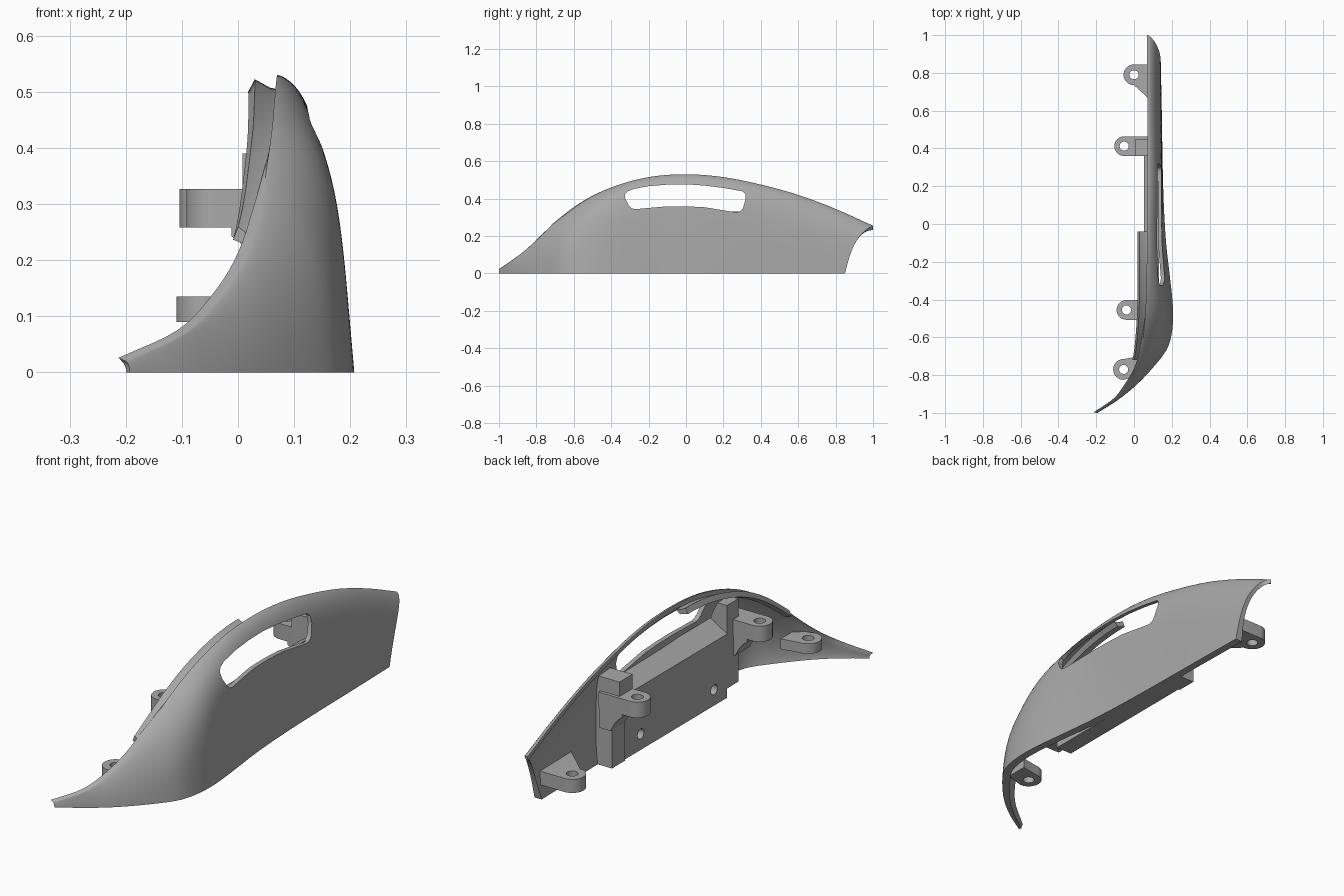
import bpy, bmesh, math
from mathutils import Vector

cube = bpy.data.objects.get("Cube")
if cube:
    bpy.data.objects.remove(cube, do_unlink=True)

grey = bpy.data.materials.new("plain_grey")
grey.use_nodes = True
colour = (0.4, 0.4, 0.4, 1)
grey.diffuse_color = colour
grey.node_tree.nodes["Principled BSDF"].inputs["Base Color"].default_value = colour


def make(name, verts, faces):
    mesh = bpy.data.meshes.new(name)
    mesh.from_pydata([tuple(v) for v in verts], [], faces)
    bm = bmesh.new()
    bm.from_mesh(mesh)
    bmesh.ops.recalc_face_normals(bm, faces=bm.faces)
    bm.to_mesh(mesh)
    bm.free()
    mesh.materials.append(grey)
    ob = bpy.data.objects.new(name, mesh)
    bpy.context.collection.objects.link(ob)
    return ob


def prism(name, outline, lo, hi, axis):
    """Extrude a 2D outline along an axis (0, 1 or 2)."""
    def place(p, h):
        c = list(p)
        c.insert(axis, h)
        return c
    n = len(outline)
    verts = [place(p, lo) for p in outline] + [place(p, hi) for p in outline]
    faces = [list(range(n)), list(range(n, 2 * n))]
    faces += [(i, (i + 1) % n, n + (i + 1) % n, n + i) for i in range(n)]
    return make(name, verts, faces)


def circle(cx, cy, r, start=0, sweep=math.tau, n=32):
    return [(cx + r * math.cos(start + sweep * i / n),
             cy + r * math.sin(start + sweep * i / n)) for i in range(n)]


def cut(ob, cutter):
    mod = ob.modifiers.new("cut", 'BOOLEAN')
    mod.operation, mod.solver, mod.object = 'DIFFERENCE', 'EXACT', cutter
    dg = bpy.context.evaluated_depsgraph_get()
    mesh = bpy.data.meshes.new_from_object(ob.evaluated_get(dg))
    ob.modifiers.clear()
    ob.data = mesh
    bpy.data.objects.remove(cutter, do_unlink=True)


def smooth(ob, angle=35):
    bpy.ops.object.select_all(action='DESELECT')
    ob.select_set(True)
    bpy.context.view_layer.objects.active = ob
    bpy.ops.object.shade_smooth_by_angle(angle=math.radians(angle))


def curve(table, y):
    """Smooth interpolation through (position, value) pairs."""
    y = min(max(y, table[0][0]), table[-1][0])
    k = 0
    while k < len(table) - 2 and y > table[k + 1][0]:
        k += 1

    def slope(i):
        a, b = table[max(i - 1, 0)], table[min(i + 1, len(table) - 1)]
        return (b[1] - a[1]) / (b[0] - a[0])
    (y0, v0), (y1, v1) = table[k], table[k + 1]
    h = y1 - y0
    t = (y - y0) / h
    return ((2*t**3 - 3*t*t + 1) * v0 + (t**3 - 2*t*t + t) * h * slope(k)
            + (3*t*t - 2*t**3) * v1 + (t**3 - t*t) * h * slope(k + 1))


# Lip height, lip x, foot x, corner sharpness and wall lean along the length
LIP_Z = [(-1, .02), (-.93, .068), (-.85, .13), (-.7, .272), (-.55, .385), (-.4, .46),
         (-.2, .515), (0, .53), (.2, .515), (.4, .475), (.6, .42), (.8, .345), (1, .255)]
LIP_X = [(-1, -.2), (-.93, -.097), (-.85, -.035), (-.78, .008), (-.7, .035),
         (-.55, .054), (-.4, .063), (0, .07), (1, .07)]
FOOT_X = [(-1, -.193), (-.93, -.083), (-.85, .015), (-.755, .105), (-.67, .17),
          (-.6, .196), (-.5, .207), (-.4, .203), (-.28, .19), (-.1, .17),
          (.1, .158), (.3, .152), (.6, .147), (.9, .141), (1, .14)]
ROUND = [(-1, 2), (-.8, 2.3), (-.6, 4), (-.4, 7.5), (.2, 8), (.6, 5), (1, 3.5)]
LEAN = [(-1, 0), (-.8, .01), (-.55, .035), (-.2, .033), (.2, .01), (1, 0)]


def skin(u, s):
    y = -1 + u * (1.85 + .08 * s + .07 * s ** 3)
    xt, xb = curve(LIP_X, y), curve(FOOT_X, y) - s * curve(LEAN, y)
    bulge = max(0, 1 - s ** curve(ROUND, y)) ** (1 / 1.55)
    return Vector((xt + (xb - xt) * bulge, y, s * curve(LIP_Z, y)))


# Shell: outer skin plus an inner skin, thicker along the foot
NU, NV = 110, 32
outer, inner = [], []
e = .004
for i in range(NU + 1):
    for j in range(NV + 1):
        u, s = i / NU, math.sin(math.pi / 2 * j / NV)
        p = skin(u, s)
        sc = min(max(s, e), .985)
        uc = min(max(u, e), 1 - e)
        n = (skin(uc + e, sc) - skin(uc - e, sc)).cross(
            skin(uc, sc + e) - skin(uc, sc - e)).normalized()
        thick = min(.02, .012 + .08 * u) + min(.015, .1 * u) * (1 - s) ** 4
        front = min(max((-.45 - p.y) / .25, 0), 1)
        rim = Vector((.002, 0, -.022)).lerp(Vector((-.013, .004, .006)), front)
        q = p + (-n * thick).lerp(rim, s ** 12)
        q.z = max(q.z, 0) if j else 0
        outer.append(p)
        inner.append(q)
row, total = NV + 1, len(outer)
faces = []
for i in range(NU):
    for j in range(NV):
        a = i * row + j
        f = (a, a + row, a + row + 1, a + 1)
        faces += [f, tuple(total + k for k in reversed(f))]
border = [i * row for i in range(NU)] + [NU * row + j for j in range(NV)]
border += [i * row + NV for i in range(NU, 0, -1)] + [j for j in range(NV, 0, -1)]
for a, b in zip(border, border[1:] + border[:1]):
    faces.append((a, b, total + b, total + a))
shell = make("shell", outer + inner, faces)

# Long side opening
slot = [(-.325, .40), (-.325, .425), (-.31, .44), (-.28, .452), (-.2, .467), (-.1, .475),
        (0, .477), (.1, .47), (.2, .457), (.3, .44), (.317, .425), (.318, .395),
        (.305, .35), (.295, .335), (.28, .328), (.26, .328), (.1, .354), (0, .359),
        (-.1, .359), (-.27, .344), (-.29, .348), (-.305, .362)]
cut(shell, prism("slot_cutter", slot, -.1, .4, 0))
smooth(shell)

# Stepped flange that runs inside the front part of the lip
profile = [(-.052, -.03), (-.04, -.007), (-.013, -.022), (.006, -.026), (-.012, -.042)]
steps, k = 30, len(profile)
verts, faces = [], []
for i in range(steps + 1):
    y = -.72 + .68 * i / steps
    f = 1 - i / steps
    verts += [(curve(LIP_X, y) + dx * (1 - .25 * f), y, curve(LIP_Z, y) + dz + .012 * f)
              for dx, dz in profile]
for i in range(steps):
    for j in range(k):
        a, b = i * k + j, i * k + (j + 1) % k
        faces.append((a, b, b + k, a + k))
faces += [tuple(range(k)), tuple(range(steps * k, steps * k + k))]
smooth(make("lip_flange", verts, faces), 25)

# Inner block with two screw holes and a sloping top
block = prism("inner_block", [(.052, 0), (.13, 0), (.133, .33), (.052, .28)], -.36, .36, 1)
for y in (-.27, .24):
    cut(block, prism("hole_cutter", circle(y, .07, .022), .03, .11, 0))
smooth(block, 30)

# Columns that carry the middle tabs
prism("front_column", [(.053, .04), (.13, .04), (.13, .34), (.1, .405), (.053, .405)],
      -.44, -.36, 1)
prism("rear_column", [(.045, 0), (.125, 0), (.12, .39), (.008, .39), (.008, .28), (.045, .25)],
      .36, .45, 1)


# Mounting tabs: round nose, hole and two wall points
def tab(name, cx, cy, r, z0, z1, wall_x, wall_lo, wall_hi):
    nose = circle(cx, cy, r, math.pi / 2, math.pi, 24) + [(cx, cy - r)]
    ob = prism(name, nose + [(wall_x, wall_lo), (wall_x, wall_hi)], z0, z1, 2)
    cut(ob, prism("hole_cutter", circle(cx, cy, .024), z0 - .1, z1 + .1, 2))
    smooth(ob, 30)


tab("nose_tab", -.055, -.77, .055, .09, .135, .03, -.8, -.7)
tab("front_tab", -.04, -.455, .052, .258, .327, .1, -.507, -.403)
tab("rear_tab", -.052, .412, .052, .258, .327, .1, .36, .464)
tab("tail_tab", 0, .79, .055, .06, .12, .125, .62, .845)

# Curved webs under the middle tabs
for name, y in (("front_web", -.455), ("rear_web", .412)):
    web = [(-.012, .26), (-.012, .243), (.005, .23), (.022, .21), (.045, .17), (.1, .17),
           (.1, .26)]
    smooth(prism(name, web, y - .05, y + .05, 1), 30)
